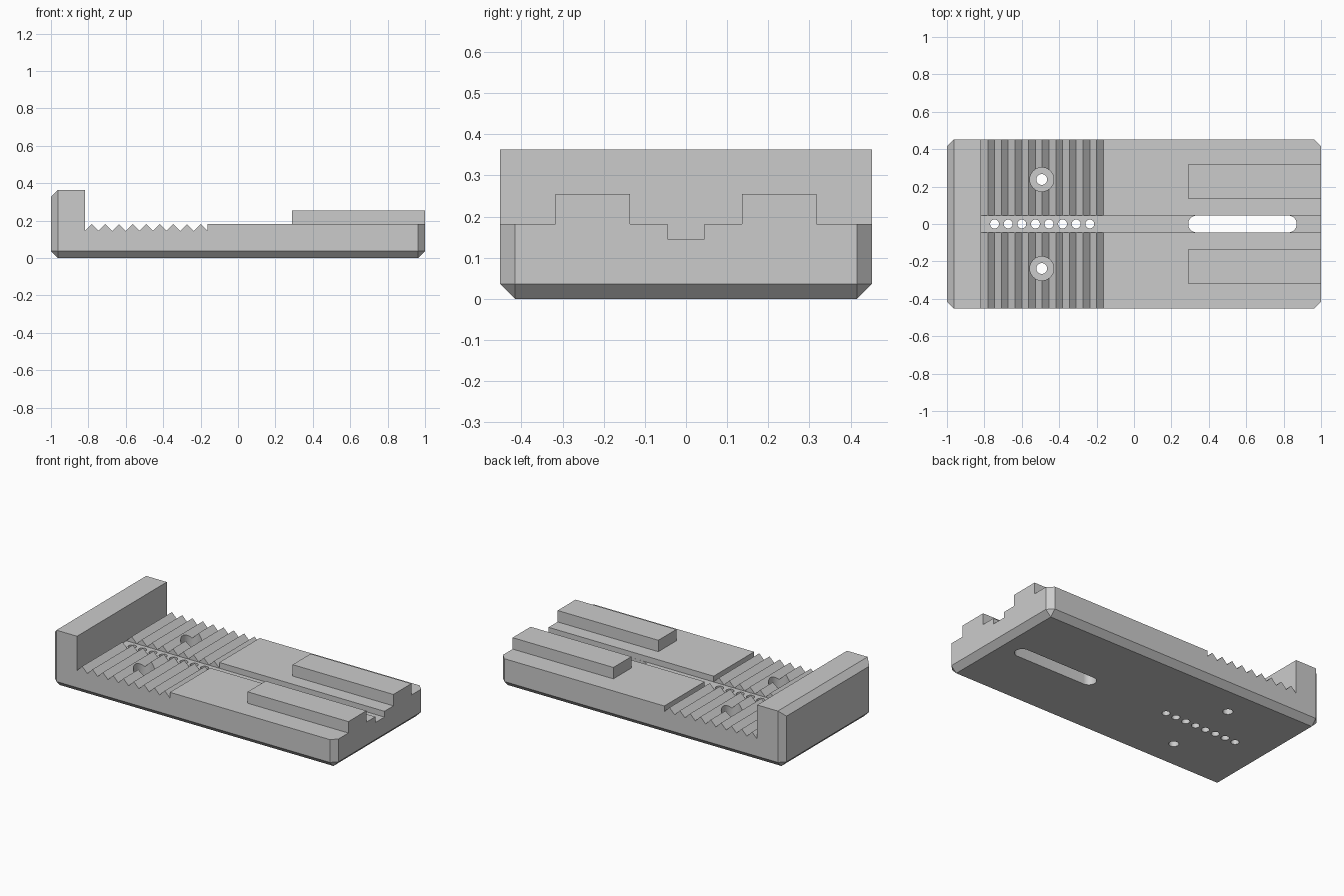
import bpy
import bmesh
from mathutils import Matrix, Vector

cube = bpy.data.objects.get("Cube")
if cube:
    bpy.data.objects.remove(cube, do_unlink=True)

# Main dimensions
U = 2 / 55               # basic step: chamfer size, tooth height, groove depth
HALF_W = 0.452
DECK, WALL_TOP, RAIL_TOP = 5 * U, 10 * U, 7 * U
WALL_X = -1 + 5 * U      # inner face of the end wall
TEETH = 9

grey = bpy.data.materials.new("plain_grey")
grey.use_nodes = True
grey.diffuse_color = (0.6, 0.6, 0.6, 1)
grey.node_tree.nodes["Principled BSDF"].inputs["Base Color"].default_value = (0.6, 0.6, 0.6, 1)


def finish(name, bm):
    bmesh.ops.recalc_face_normals(bm, faces=bm.faces)
    mesh = bpy.data.meshes.new(name)
    bm.to_mesh(mesh)
    bm.free()
    mesh.materials.append(grey)
    obj = bpy.data.objects.new(name, mesh)
    bpy.context.collection.objects.link(obj)
    return obj


def add_box(bm, lo, hi):
    lo, hi = Vector(lo), Vector(hi)
    m = Matrix.Translation((lo + hi) / 2) @ Matrix.Diagonal((*(hi - lo), 1))
    bmesh.ops.create_cube(bm, size=1, matrix=m)


def add_cylinder(bm, x, y, r, z0, z1, sides=32):
    bmesh.ops.create_cone(bm, cap_ends=True, segments=sides, radius1=r, radius2=r,
                          depth=z1 - z0, matrix=Matrix.Translation((x, y, (z0 + z1) / 2)))


def add_prism(bm, points, direction):
    face = bm.faces.new([bm.verts.new(p) for p in points])
    out = bmesh.ops.extrude_face_region(bm, geom=[face])
    moved = [v for v in out["geom"] if isinstance(v, bmesh.types.BMVert)]
    bmesh.ops.translate(bm, verts=moved, vec=direction)


def combine(target, tool, operation):
    mod = target.modifiers.new("combine", 'BOOLEAN')
    mod.operation, mod.solver, mod.object = operation, 'EXACT', tool
    deps = bpy.context.evaluated_depsgraph_get()
    mesh = bpy.data.meshes.new_from_object(target.evaluated_get(deps))
    target.modifiers.clear()
    target.data = mesh
    bpy.data.objects.remove(tool, do_unlink=True)


# Body block, chamfered at the bottom, the upright corners and the wall's outer top edge
bm = bmesh.new()
add_box(bm, (-1, -HALF_W, 0), (1, HALF_W, WALL_TOP))
edges = []
for e in bm.edges:
    a, b = (v.co for v in e.verts)
    low = max(a.z, b.z) < 0.01
    upright = abs(a.z - b.z) > 0.1
    wall_edge = min(a.z, b.z) > 0.1 and max(a.x, b.x) < -0.9
    if low or upright or wall_edge:
        edges.append(e)
bmesh.ops.bevel(bm, geom=edges, offset=U, offset_type='OFFSET', segments=1,
                profile=0.5, affect='EDGES')
body = finish("base_body", bm)

# Remove everything above the deck, leaving the end wall and the sawtooth strip
profile = [(WALL_X, 0.5)]
profile += [(WALL_X + i * U, DECK - (U if i % 2 == 0 else 0)) for i in range(2 * TEETH + 1)]
profile += [(WALL_X + 2 * TEETH * U, DECK), (1.1, DECK), (1.1, 0.5)]
bm = bmesh.new()
add_prism(bm, [(x, -0.6, z) for x, z in profile], (0, 1.2, 0))
combine(body, finish("deck_cutter", bm), 'DIFFERENCE')

# Two raised rails
bm = bmesh.new()
for side in (-1, 1):
    y0, y1 = sorted((side * 0.136, side * 0.317))
    add_box(bm, (0.29, y0, 0.1), (1, y1, RAIL_TOP))
combine(body, finish("rails", bm), 'UNION')

# Centre groove
bm = bmesh.new()
add_box(bm, (WALL_X, -0.0455, DECK - U - 0.0005), (1.1, 0.0455, 0.3))
combine(body, finish("groove_cutter", bm), 'DIFFERENCE')

# Row of small holes, one at each tooth valley, and two screw holes
bm = bmesh.new()
for i in range(1, TEETH):
    add_cylinder(bm, WALL_X + 2 * i * U, 0, 0.024, -0.1, 0.3, 24)
for side in (-1, 1):
    add_cylinder(bm, -0.493, side * 0.238, 0.029, -0.1, 0.3)
combine(body, finish("hole_cutter", bm), 'DIFFERENCE')

# Counterbores for the screw heads
bm = bmesh.new()
for side in (-1, 1):
    add_cylinder(bm, -0.493, side * 0.238, 0.064, 0.09, 0.3)
combine(body, finish("counterbore_cutter", bm), 'DIFFERENCE')

# Long rounded slot through the groove floor
bm = bmesh.new()
outline = []
for cx, start in ((0.825, -90), (0.335, 90)):
    for i in range(17):
        arm = Matrix.Rotation((start + i * 11.25) * 3.14159265 / 180, 3, 'Z') @ Vector((0.045, 0, 0))
        outline.append(Vector((cx, 0, -0.1)) + arm)
add_prism(bm, outline, (0, 0, 0.26))
combine(body, finish("slot_cutter", bm), 'DIFFERENCE')

# Smooth only the round walls
bpy.ops.object.select_all(action='DESELECT')
body.select_set(True)
bpy.context.view_layer.objects.active = body
bpy.ops.object.shade_smooth_by_angle(angle=0.5)
